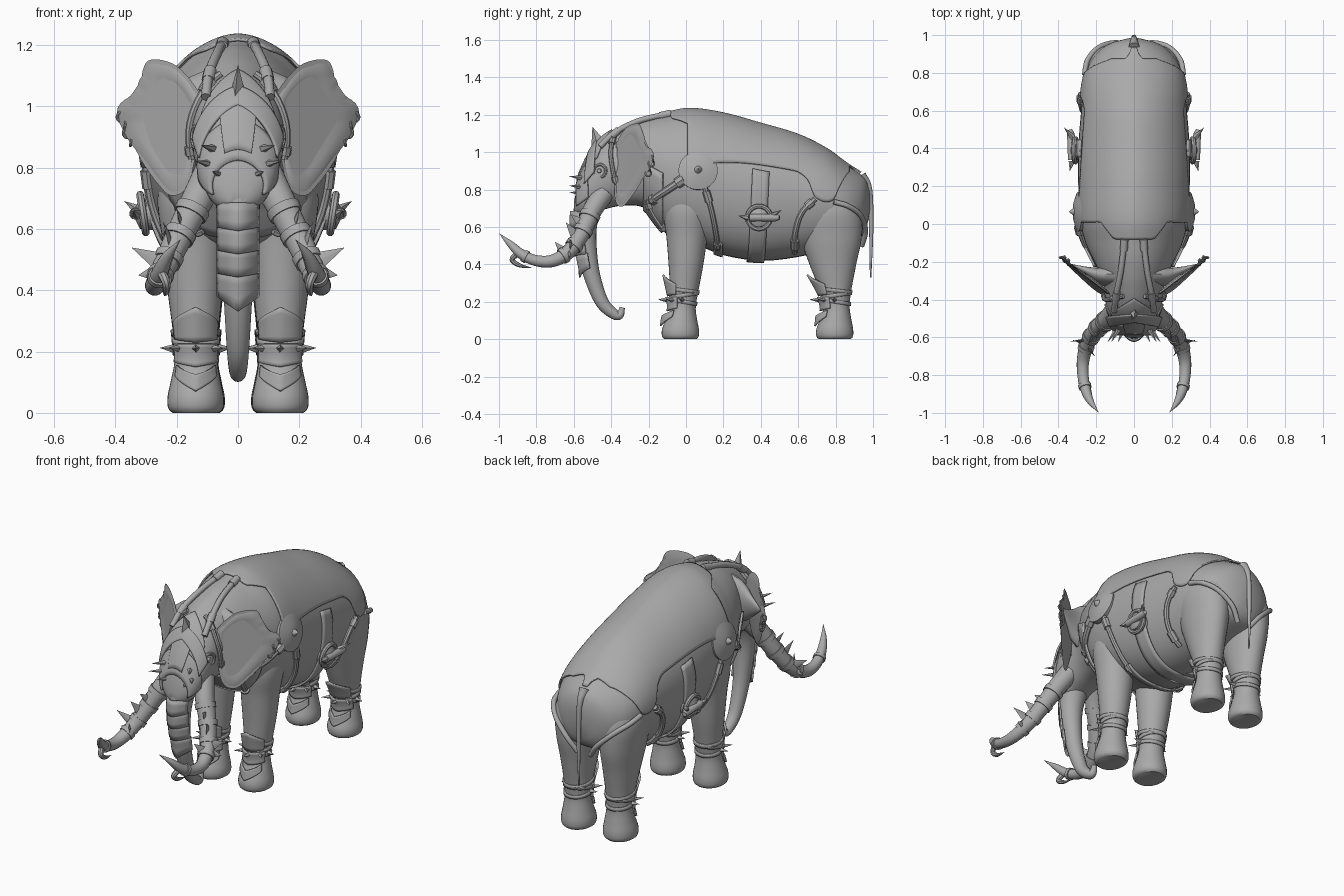
import bpy, bmesh, math
from mathutils import Vector

old = bpy.data.objects.get("Cube")
if old:
    bpy.data.objects.remove(old)

grey = bpy.data.materials.new("stone_grey")
grey.use_nodes = True
grey.diffuse_color = (0.4, 0.4, 0.4, 1)
grey.node_tree.nodes["Principled BSDF"].inputs["Base Color"].default_value = (0.4, 0.4, 0.4, 1)
made = []


def interp(rows, key):
    """Smooth interpolation of rows, whose first column is the key."""
    i = 0
    while i < len(rows) - 2 and key > rows[i + 1][0]:
        i += 1
    p, a, b, n = rows[max(i - 1, 0)], rows[i], rows[i + 1], rows[min(i + 2, len(rows) - 1)]
    h = b[0] - a[0]
    t = min(max((key - a[0]) / h, 0), 1)
    out = []
    for c in range(1, len(a)):
        m0 = (b[c] - p[c]) / (b[0] - p[0]) * h
        m1 = (n[c] - a[c]) / (n[0] - a[0]) * h
        d = b[c] - a[c]
        out.append(a[c] + t * m0 + t * t * (3 * d - 2 * m0 - m1) + t ** 3 * (m0 + m1 - 2 * d))
    return out


def grid(name, f, nu, nv, wrap=False, cap=False, thick=0, mirror=False):
    """Mesh of the surface f(u, v), with u and v from 0 to 1."""
    bm = bmesh.new()
    cols = nv if wrap else nv + 1
    vs = [[bm.verts.new(f(i / nu, j / nv)) for j in range(cols)] for i in range(nu + 1)]
    for i in range(nu):
        for j in range(nv):
            k = (j + 1) % cols
            bm.faces.new((vs[i][j], vs[i + 1][j], vs[i + 1][k], vs[i][k]))
    if cap:
        bm.faces.new(vs[0])
        bm.faces.new(vs[-1])
    bmesh.ops.recalc_face_normals(bm, faces=bm.faces)
    mesh = bpy.data.meshes.new(name)
    bm.to_mesh(mesh)
    bm.free()
    mesh.materials.append(grey)
    ob = bpy.data.objects.new(name, mesh)
    bpy.context.collection.objects.link(ob)
    if thick:
        m = ob.modifiers.new("thickness", 'SOLIDIFY')
        m.thickness, m.offset = thick, 0
    if mirror:
        ob.modifiers.new("mirror", 'MIRROR')
    made.append(ob)


def tube(name, pts, radii, sides=12, steps=6, flat=1, mirror=True):
    """Round sweep through points with a radius at each point."""
    if not isinstance(radii, (list, tuple)):
        radii = [radii] * len(pts)
    rows = [(i, *p, r) for i, (p, r) in enumerate(zip(pts, radii))]
    n = (len(pts) - 1) * steps
    cs = [interp(rows, i / steps) for i in range(n + 1)]
    rings, ref = [], Vector((0.1, 0.1, 0.98))
    for i, c in enumerate(cs):
        t = (Vector(cs[min(i + 1, n)][:3]) - Vector(cs[max(i - 1, 0)][:3])).normalized()
        ref = (ref - t * ref.dot(t)).normalized()
        rings.append((Vector(c[:3]), ref.copy(), t.cross(ref) * flat, max(c[3], 0.0006)))

    def f(u, v):
        o, a, b, r = rings[round(u * n)]
        w = v * math.tau
        return o + (a * math.cos(w) + b * math.sin(w)) * r
    grid(name, f, n, sides, True, True, 0, mirror)


def spike(name, base, tip, r=0.012, sides=6, flat=1, mirror=True):
    tube(name, [base, tip], [r, 0], sides, 1, flat, mirror)


def ring(name, centre, axis, big, small):
    q = Vector(axis).to_track_quat('Z', 'Y')
    pts = [Vector(centre) + q @ Vector((math.cos(a), math.sin(a), 0)) * big
           for a in [k * math.tau / 16 for k in range(17)]]
    tube(name, pts, small, 8, 2)


# Torso and head sections: y, bottom, top, half width
BODY = [(-.6, .68, .73, .03), (-.575, .66, .84, .09), (-.52, .66, .97, .125), (-.45, .69, 1.07, .145),
        (-.33, .715, 1.14, .16), (-.22, .7, 1.18, .2), (-.16, .625, 1.195, .23), (-.1, .56, 1.205, .257), (.02, .52, 1.225, .287),
        (.2, .45, 1.2, .295), (.4, .42, 1.145, .295), (.6, .44, 1.085, .28), (.75, .48, 1.01, .265),
        (.86, .51, .93, .23), (.93, .54, .885, .17), (.965, .59, .85, .105), (.985, .7, .78, .02)]


def raw(y, a):
    b, t, w = interp(BODY, y)
    c, s = math.cos(a), math.sin(a)
    # full below the middle, narrowing to a soft ridge at the spine
    x = math.copysign(abs(c) ** (1.15 if s > 0 else .75), c)
    return Vector((x * w, y, (b + t) / 2 + s * (t - b) / 2))


def skin(y, a, off):
    """Point on the body, moved out along its normal."""
    e = 0.01
    n = (raw(y, a + e) - raw(y, a - e)).cross(raw(y - e, a) - raw(y + e, a)).normalized()
    if n.dot(Vector((math.cos(a), 0, math.sin(a)))) < 0:
        n.negate()
    return raw(y, a) + n * off


def angle(y, z):
    b, t, w = interp(BODY, y)
    return math.asin(min(max((2 * z - b - t) / (t - b), -1), 1))


grid("body", lambda u, v: raw(-.6 + 1.585 * u, v * math.tau), 90, 48, True, True)

# Blanket over the back, with drooping hip corners
HEM = [(-.1, .88), (.02, .86), (.16, .94), (.57, .9), (.65, .85), (.69, .76), (.78, .74), (.82, .82), (.87, .89), (.94, .87)]


def blanket(u, v):
    s = 2 * v - 1
    k = min(max((.42 - abs(s)) / .14, 0), 1)
    y = (.01 - .09 * k) * (1 - u) + (.87 + .06 * k) * u
    low = angle(y, interp(HEM, y)[0])
    return skin(y, math.pi / 2 - s * (math.pi / 2 - low), .008)


grid("blanket", blanket, 70, 48, thick=.009)


# Straps that follow the body side, given as y and z
def strap(name, path, r=.013):
    rows = [(i, *p) for i, p in enumerate(path)]
    n = 5 * (len(path) - 1)
    yz = [interp(rows, i / 5) for i in range(n + 1)]
    pts = [skin(y, angle(y, z), .008) for y, z in yz]
    tube(name, pts, r, 8, 2)
    for k, j in ((1, 3), (n - 3, n - 1)):
        tube(name + "_buckle", [pts[k], pts[j]], r * 1.5, 8, 1)


strap("front_girth_strap", [(.1, .82), (.14, .68), (.165, .55), (.17, .49)], .014)
strap("chest_strap", [(.01, .87), (-.08, .81), (-.14, .77), (-.18, .74)], .02)
strap("breast_strap", [(-.2, .75), (-.17, .68), (-.13, .62), (-.11, .59)], .018)
strap("hip_strap", [(.69, .75), (.62, .68), (.585, .58), (.58, .47)], .015)
strap("cheek_strap", [(-.38, 1.1), (-.4, 1), (-.39, .9), (-.37, .83)], .012)
tube("rump_strap", [(.262, .79, .735), (.245, .87, .71), (.185, .935, .66), (.1, .96, .58), (.04, .94, .5)], .014)


# Flat bands that pass under the belly
def girth(name, y, wide, top, lean):
    grid(name, lambda u, v: skin(y + wide * (v - .5) - lean * u,
         angle(y, top) * (1 - u) - math.pi / 2 * u, .008), 24, 4, thick=.011, mirror=True)


girth("belly_girth", .4, .09, .9, .03)
girth("front_girth", .175, .045, .52, 0)
grid("chest_plate", lambda u, v: skin(-.22 + .1 * u, -math.pi * v, .01), 5, 24, thick=.012)

# Shoulder shields and flank bosses
prof = [(-.02, .1), (.012, .105), (.028, .06), (.034, .02), (.04, .016), (.06, 0)]
tube("shoulder_shield", [(.285 + d, .065, .9 + d * .2) for d, r in prof], [r for d, r in prof], 32, 1)
ring("flank_ring", (.31, .39, .65), (1, 0, -.15), .062, .013)
tube("flank_boss", [(.27, .39, .65), (.32, .39, .65), (.335, .39, .65)], [.055, .05, .02], 16, 1)
tube("flank_bar", [(.33, .34, .65), (.335, .48, .65), (.34, .5, .65)], [.02, .02, .012], 10, 1)
spike("flank_spike", (.33, .33, .65), (.34, .28, .66), .018)
spike("flank_horn", (.325, .46, .66), (.37, .51, .69), .018)

# Legs: z, x, y, half width, half depth
FRONT = [(0, .138, -.03, .075, .085), (.012, .138, -.03, .089, .097), (.05, .138, -.03, .092, .099), (.1, .138, -.025, .082, .085),
         (.17, .137, -.015, .07, .067), (.25, .138, -.01, .073, .075), (.4, .14, 0, .09, .093), (.55, .142, .005, .103, .11),
         (.7, .15, .01, .112, .13), (.85, .15, .02, .08, .1)]
HIND = [(0, .135, .795, .075, .085), (.012, .135, .795, .089, .097), (.05, .135, .795, .092, .099), (.1, .135, .8, .082, .085),
        (.17, .135, .805, .07, .07), (.25, .135, .8, .073, .082), (.4, .137, .785, .09, .125), (.55, .14, .775, .108, .165),
        (.7, .14, .765, .118, .17), (.83, .13, .755, .075, .12)]


def add_leg(name, rows):
    def pt(a, z, off=0):
        x, y, rx, ry = interp(rows, z)
        return Vector((x + math.sin(a) * (rx + off), y - math.cos(a) * (ry + off), z))

    top = rows[-1][0]
    grid(name, lambda u, v: pt(v * math.tau, top * u ** 1.2), 48, 32, True, True, mirror=True)
    for z, lean in ((.19, .012), (.225, -.012), (.25, .01)):
        grid(name + "_band", lambda u, v: pt(v * math.tau, z + .02 * u + lean * math.cos(v * math.tau), .003),
             2, 32, True, thick=.008, mirror=True)

    # Pointed greaves on the front of the leg
    def plate(lo, lo_slope, hi, hi_slope, wide, flare):
        def f(u, v):
            s = abs(2 * v - 1)
            z = (lo + lo_slope * s) * (1 - u) + (hi + hi_slope * s) * u
            return pt((2 * v - 1) * wide, z, .007 + (.006 + flare * u) * (1 - s))
        grid(name + "_greave", f, 6, 16, thick=.009, mirror=True)

    plate(.23, .01, .345, -.05, 1, .02)
    plate(.15, .015, .225, 0, 1.1, .01)
    plate(.07, .05, .125, .03, .9, .015)
    for a, size, r in ((0, .055, .018), (1.45, .035, .014), (-1.45, .035, .014), (.75, .05, .014), (-.75, .05, .014)):
        spike(name + "_spike", pt(a, .21, .005), pt(a, .212, .012 + size), r, 4)


add_leg("front_leg", FRONT)
add_leg("hind_leg", HIND)

# Tail
tube("tail", [(0, .935, .875), (0, .98, .8), (0, .99, .6), (0, .987, .33)], [.03, .016, .012, .004], 10, mirror=False)

# Trunk and its overlapping plates
tube("trunk", [(0, -.49, .8), (0, -.53, .68), (0, -.54, .58), (0, -.525, .45), (0, -.5, .33), (0, -.45, .2), (0, -.39, .138),
     (0, -.355, .128), (0, -.34, .17)], [.09, .073, .062, .051, .044, .036, .029, .022, .014], 20, mirror=False)
FACE = [(.36, -.56), (.45, -.585), (.55, -.607), (.68, -.615), (.75, -.61)]
for i in range(4):
    def lame(u, v):
        s = 2 * v - 1
        z = .685 - i * .075 - u * (.08 + (.05 if i == 3 else .012) * (1 - abs(s)))
        return Vector((.066 * s, interp(FACE, z)[0] - .008 * u + .06 * s * s, z))
    grid("trunk_plate", lame, 3, 12, thick=.01)


# Head armour: forehead, chevron brow, nose guard, face plate and crest
def mask(name, y0, drop0, y1, drop1, spread, off):
    def f(u, v):
        s = abs(2 * v - 1)
        y = (y0 - drop0 * s) * (1 - u) + (y1 - drop1 * s) * u
        return skin(y, math.pi / 2 + (v - .5) * spread, off)
    grid(name, f, 8, 32, thick=.011)


mask("forehead_plate", -.49, .02, -.39, .08, 1.9, .008)
mask("brow_plate", -.505, .03, -.465, .02, 2.7, .015)
mask("nose_guard", -.57, 0, -.5, .01, 1, .011)
mask("face_plate", -.58, 0, -.53, -.01, 3.9, .006)
spike("crest", (0, -.465, 1.035), (0, -.5, 1.135), .045, 4, .6, False)
tube("eye", [(.125, -.46, .9), (.145, -.465, .9)], [.022, .01], 12, 1)
ring("eye_guard", (.135, -.46, .9), (1, -.4, 0), .034, .009)
for x, z, dx in ((.075, .86, .045), (.085, .81, .055), (.05, .775, .035)):
    spike("face_spike", (x, -.55, z), (x + dx, -.625, z + .012), .016, 5)

# Harness from brow to blanket
tube("head_rein", [(.105, -.46, 1.03), (.095, -.38, 1.105), (.07, -.25, 1.168), (.05, -.09, 1.205)], .016, 10)
tube("rein_cuff", [(.098, -.4, 1.085), (.09, -.36, 1.118)], .021, 10, 1)
tube("rein_clasp", [(.054, -.14, 1.193), (.05, -.08, 1.207)], .021, 10, 1)

# Ears: curved fans on thick roots
EAR = [(.13, 1.04), (.17, 1.095), (.22, 1.135), (.29, 1.143), (.32, 1.085), (.345, 1.035), (.39, .99), (.365, .91), (.315, .83),
       (.26, .755), (.215, .715), (.165, .75), (.135, .9), (.13, 1.04)]
OUT = [(i, *p) for i, p in enumerate(EAR)]


def ear(u, v):
    x, z = interp(OUT, v * (len(EAR) - 1))
    r = .02 + .98 * u
    x, z = .2 + (x - .2) * r, .95 + (z - .95) * r
    return Vector((x, -.38 + (x - .12) * .76 + .15 * min(z - .95, 0) + .02 * math.sin((x - .12) * 18) * (1 - u), z))


grid("ear", ear, 8, 60, True, True, thick=.014, mirror=True)
tube("ear_root", [(.1, -.28, .97), (.18, -.275, .97), (.25, -.25, .975), (.33, -.215, .985)], [.15, .115, .06, .008], 20, 4, .4)
for i in range(4):
    ring("ear_ring", (.378 - .01 * i, -.178 - .008 * i, .965 - .026 * i), (i % 2, 1 - i % 2, .2), .016, .005)

# Tusks, cuffs, blades and forked tips
TUSK = [(.09, -.44, .78), (.135, -.5, .69), (.19, -.55, .58), (.24, -.62, .475), (.268, -.71, .42),
        (.27, -.8, .42), (.255, -.88, .455), (.23, -.94, .51), (.188, -.998, .565)]
RAD = [.056, .052, .046, .04, .034, .03, .027, .018, 0]
tube("tusk", TUSK, RAD, 16)
rows = [(i, *p, r) for i, (p, r) in enumerate(zip(TUSK, RAD))]
for k in (1.2, 1.9, 2.6, 3.3, 5.6):
    ends = [interp(rows, k + d) for d in (0, .1, .22)]
    tube("tusk_cuff", [e[:3] for e in ends], [e[3] + .006 for e in ends], 16, 1)
tube("tip_fork", [(.25, -.9, .46), (.235, -.93, .425), (.235, -.89, .395), (.24, -.825, .382)], [.016, .014, .011, 0], 8)
for k, d in ((2.9, (.1, -.01, .05)), (3.2, (.07, .02, -.01)), (2.4, (.03, -.06, .08)), (1.8, (.02, -.07, .06)), (3.3, (-.04, -.05, .06))):
    p, v = Vector(interp(rows, k)[:3]), Vector(d)
    spike("tusk_blade", p + v * .25, p + v * 1.1, .03, 4, .3)

# Smooth shading with sharp edges kept
bpy.ops.object.select_all(action='DESELECT')
for ob in made:
    ob.select_set(True)
bpy.context.view_layer.objects.active = made[0]
bpy.ops.object.shade_smooth_by_angle(angle=math.radians(38))
